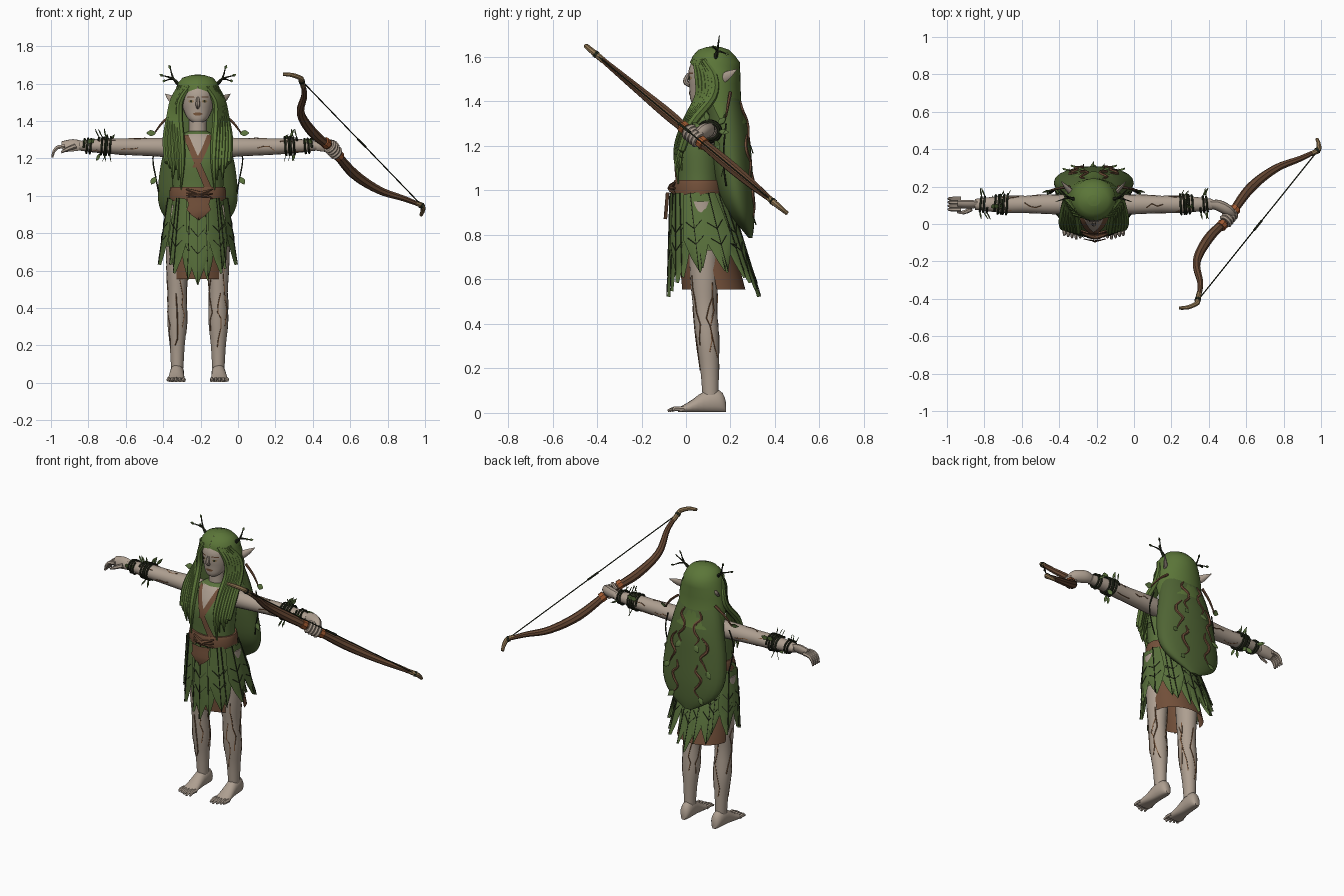
import bpy, math, random
from mathutils import Vector as V

random.seed(4)
CX = -0.215          # body axis
made = []
if "Cube" in bpy.data.objects:
    bpy.data.objects.remove(bpy.data.objects["Cube"])


def material(name, *rgb):
    m = bpy.data.materials.new(name)
    m.use_nodes = True
    m.diffuse_color = (*rgb, 1)
    m.node_tree.nodes["Principled BSDF"].inputs["Base Color"].default_value = (*rgb, 1)
    return m


SKIN = material("pale skin", .42, .345, .28)
HAIR = material("moss hair", .105, .18, .04)
LEAF = material("leaf green", .1, .165, .045)
CLOAK = material("cloak green", .08, .13, .035)
CLOTH = material("brown cloth", .17, .08, .042)
WOOD = material("bow wood", .13, .062, .032)
DARK = material("dark vine", .02, .025, .012)
BARK = material("bark vein", .19, .095, .045)
TAN = material("tan wood", .29, .19, .09)
ORANGE = material("orange wrap", .35, .1, .03)


def build(name, rows, mat, closed=True, cap=True):
    """Skin a grid of point rows."""
    n = len(rows[0])
    faces = []
    for i in range(len(rows) - 1):
        for j in range(n if closed else n - 1):
            k = (j + 1) % n
            faces.append((i*n + j, i*n + k, i*n + n + k, i*n + n + j))
    if closed and cap:
        faces += [tuple(range(n))[::-1], tuple(range((len(rows) - 1)*n, len(rows)*n))]
    me = bpy.data.meshes.new(name)
    me.from_pydata([p for r in rows for p in r], [], faces)
    me.materials.append(mat)
    ob = bpy.data.objects.new(name, me)
    bpy.context.collection.objects.link(ob)
    made.append(ob)
    return ob


def spline(pts, k):
    """Catmull-Rom resampling of tuples of any length."""
    p = [pts[0]] + list(pts) + [pts[-1]]
    out = []
    for i in range(1, len(p) - 2):
        for s in range(k):
            t = s / k
            out.append([.5*(2*b + (c - a)*t + (2*a - 5*b + 4*c - d)*t*t + (3*b - a - 3*c + d)*t**3)
                        for a, b, c, d in zip(p[i-1], p[i], p[i+1], p[i+2])])
    return out + [list(pts[-1])]


def tube(name, pts, radii, mat, sides=8, k=4, flat=1):
    if not isinstance(radii, (list, tuple)):
        radii = [radii]*len(pts)
    q = spline([(*p, r) for p, r in zip(pts, radii)], k)
    c = [V(a[:3]) for a in q]
    u = V((0.31, 0.42, 0.85))
    rows = []
    for i, p in enumerate(c):
        t = (c[min(i+1, len(c)-1)] - c[max(i-1, 0)]).normalized()
        u = (u - t*u.dot(t)).normalized()
        v = t.cross(u)
        r = max(q[i][3], .0008)
        rows.append([p + (u*math.cos(a) + v*math.sin(a)*flat)*r
                     for a in (2*math.pi*j/sides for j in range(sides))])
    return build(name, rows, mat)


def arc(z, cy, rx, ry, a0=0, a1=360, n=24, x=CX):
    full = a1 - a0 == 360
    return [V((x + rx*math.cos(a), cy + ry*math.sin(a), z)) for a in
            (math.radians(a0 + (a1 - a0)*j/(n if full else n - 1)) for j in range(n))]


def stack(name, rings, mat, k=3, x=CX):
    """Horizontal ellipses (z, cy, rx, ry), smoothly joined."""
    return build(name, [arc(*r, x=x) for r in spline(rings, k)], mat)


def ring_at(rings, z):
    for a, b in zip(rings, rings[1:]):
        if min(a[0], b[0]) <= z <= max(a[0], b[0]):
            t = (z - a[0])/(b[0] - a[0])
            return [m + (n - m)*t for m, n in zip(a, b)]
    return rings[-1]


def panel(name, rings, rows, mat, off=.006):
    """Thin plate on the front of a stack; rows are (z, x0, x1)."""
    grid = []
    for z, x0, x1 in spline(rows, 5):
        _, cy, rx, ry = ring_at(rings, z)
        xs = [x0 + (x1 - x0)*i/6 for i in range(7)]
        grid.append([V((CX + x, cy - ry*math.sqrt(max(0, 1 - (x/rx)**2)) - off, z)) for x in xs])
    return build(name, grid, mat, closed=False)


def leaf(name, base, tip, w, normal, mat=LEAF, root=.2, vein=False):
    base, tip, normal = V(base), V(tip), V(normal).normalized()
    side = (tip - base).cross(normal).normalized()*w/2
    rows = []
    for t, k in ((0, root), (.3, .85), (.55, 1), (.8, .55), (1, .02)):
        p = base.lerp(tip, t)
        rows.append([p - side*k, p + normal*w*.12, p + side*k])
    build(name, rows, mat, closed=False)
    if vein:
        lift = normal*(w*.12 + .002)
        tube(name + "_vein", [base + lift, tip + lift], [.003, .002], DARK, 4, 1)
        for t in (.45, .65):
            for s in (-1, 1):
                p = base.lerp(tip, t)
                tube(name + "_side_vein", [p + lift, p + side*s*.6 + (base - tip)*.1 + lift*.5],
                     .002, DARK, 4, 1)


# Torso, neck and head
torso = [(.93, .06, .14, .105), (1.05, .06, .136, .1), (1.18, .06, .146, .105),
         (1.26, .075, .142, .092), (1.315, .085, .1, .07), (1.345, .09, .05, .045)]
stack("tunic", torso, LEAF)
stack("neck", [(1.29, .095, .052, .05), (1.36, .095, .047, .046), (1.43, .1, .05, .05)], SKIN)
head = [(1.395, .05, .03, .025), (1.415, .068, .055, .05), (1.46, .095, .077, .08),
        (1.5, .105, .086, .094), (1.55, .11, .088, .096), (1.6, .12, .075, .08)]
stack("head", head, SKIN)
tube("nose", [(CX, .012, 1.525), (CX, -.002, 1.49), (CX, .02, 1.47)], [.007, .012, .008], SKIN)
panel("mouth", head, [(1.445, -.012, .012), (1.438, -.026, .026), (1.43, -.013, .013)], BARK, .003)
for s in (-1, 1):
    for nm, w, mat, off in (("eye", .015, TAN, .003), ("iris", .006, DARK, .005)):
        panel(nm, head, [(1.511, s*.036 - w*.5, s*.036 + w*.5), (1.505, s*.036 - w, s*.036 + w),
                         (1.498, s*.036 - w*.5, s*.036 + w*.5)], mat, off)
    panel("brow", head, [(1.53, s*.02, s*.056), (1.524, s*.018, s*.058)], WOOD, .004)
    tube("ear", [(CX + s*.08, .13, 1.485), (CX + s*.135, .185, 1.515), (CX + s*.175, .23, 1.545)],
         [.025, .022, .001], SKIN, flat=.5)

# Neckline and wrapped trim
panel("chest_skin", torso, [(1.33, -.06, .06), (1.25, -.033, .033), (1.18, -.002, .002)], SKIN, .004)
panel("trim_left", torso, [(1.325, .05, .08), (1.25, .02, .052), (1.15, -.03, .005)], CLOTH, .007)
panel("trim_right", torso, [(1.325, -.08, -.05), (1.2, -.03, .005), (1.03, .04, .08)], CLOTH, .01)

# Belt, knot and sash
stack("belt", [(.972, .06, .149, .116), (.99, .06, .152, .119), (1.03, .06, .15, .117),
               (1.047, .06, .145, .112)], CLOTH, 2)
for z0, z1 in ((1.0, 1.035), (1.035, .985), (1.015, 1.01)):
    tube("belt_knot", [(CX - .06, -.05, z0), (CX + .01, -.07, 1.01), (CX + .08, -.05, z1)],
         [.006, .014, .004], WOOD, 6)
leaf("sash_tail", (CX + .005, -.075, .99), (CX + .005, -.085, .87), .13, (0, -1, .1), CLOTH, 1)

# Underskirt panels and leaf skirt
for nm, a0, a1 in (("underskirt_front", -148, -32), ("underskirt_back", 5, 175)):
    build(nm, [arc(.95, .06, .135, .1, a0, a1), arc(.75, .09, .15, .125, a0, a1),
               arc(.555, .125, .162, .142, a0, a1)], CLOTH, closed=False)
build("skirt_base", [arc(.99, .06, .142, .106), arc(.85, .082, .163, .132),
                     arc(.73, .1, .18, .158)], LEAF, cap=False)
for layer, count, w in ((0, 12, .1), (1, 10, .125)):
    for i in range(count):
        a = math.radians(-90 + 360*(i + .5*(1 - layer))/count)
        c, sn = math.cos(a), math.sin(a)
        g = .004 + .006*layer
        drop = .63 - .11*abs(sn)**4 + random.uniform(0, .05)*(1 - layer)
        leaf("skirt_leaf", (CX + (.142 + g)*c, .06 + (.106 + g)*sn, .985),
             (CX + (.197 + g)*c, .125 + (.185 + g)*sn, drop), w, (c, sn, .25), LEAF, .6, True)

# Legs, feet and toes
leg = [(.95, .07, .062, .07), (.75, .08, .062, .068), (.6, .082, .057, .063), (.48, .085, .05, .054),
       (.33, .097, .053, .052), (.2, .106, .04, .042), (.08, .11, .033, .036)]
for s in (-1, 1):
    x = CX + s*.11
    stack("leg", leg, SKIN, x=x)
    rows = []
    for y, w, h in spline([(.18, .015, .045), (.165, .03, .085), (.13, .037, .102), (.08, .038, .092),
                           (.03, .043, .058), (-.015, .048, .032), (-.035, .044, .024)], 2):
        rows.append([V((x + s*(.13 - y)*.04 + w*math.cos(a), y, max(.003, h/2 + h/2*math.sin(a)*1.1)))
                     for a in (math.pi*j/8 for j in range(16))])
    build("foot", rows, SKIN)
    for j in range(5):
        tx = x + s*(.006 + (j - 2)*.02)
        end = -.082 + abs(j - 1)*.008
        tube("toe", [(tx, -.01, .017), (tx, -.05, .019), (tx + s*(j - 2)*.002, end, .009)],
             [.012, .011, .006], SKIN, 6, 2)
    # Bark veins climbing the leg
    for n in range(7):
        a, z, pts = n*.9 + s, random.uniform(.15, .35), []
        while z < .66 and len(pts) < 7:
            _, cy, rx, ry = ring_at(leg, z)
            pts.append((x + rx*math.cos(a), cy + ry*math.sin(a), z))
            a += random.uniform(-.35, .35)
            z += random.uniform(.03, .07)
        tube("leg_vein", pts, .0035, BARK, 4, 1)

# Arms with veins and leafy vines
for s in (-1, 1):
    arm = [(.1, .05, .055, 1.255), (.22, .053, .05, 1.26), (.36, .046, .045, 1.262),
           (.46, .047, .042, 1.265), (.56, .038, .035, 1.267), (.635, .029, .025, 1.267)]

    def on_arm(d, a, grow=0):
        _, ry, rz, z = ring_at(arm, d)
        return V((CX + s*d, .105 + (ry + grow)*math.cos(a), z + (rz + grow)*math.sin(a)))
    build("arm", [[V((CX + s*d, .105 + ry*math.cos(a), z + rz*math.sin(a)))
                   for a in (math.pi*j/8 for j in range(16))] for d, ry, rz, z in spline(arm, 3)], SKIN)
    for n in range(7):
        d, a = .24 + .04*n, n*1.7
        tube("arm_vein", [on_arm(d + .03*i, a + random.uniform(-.3, .3)) for i in range(4)],
             .003, BARK, 4, 1)
    for n, (d0, d1) in enumerate(((.46, .5), (.49, .53), (.57, .61))):
        pts = [on_arm(d0 + (d1 - d0)*i/20, i*.7 + n, .008) for i in range(21)]
        tube("arm_vine", pts, .006, DARK, 5, 2)
        for i in (1, 6, 10, 15, 19):
            out = on_arm(d0, i*.7 + n, 1) - on_arm(d0, i*.7 + n)
            tip = pts[i] + out*.045 + V((random.uniform(-.03, .03), 0, 0))
            leaf("vine_leaf", pts[i], tip, .026, (1, .3, .4), LEAF)

# Open right hand
tube("right_palm", [(-.83, .105, 1.267), (-.88, .105, 1.27), (-.94, .107, 1.262)],
     [.026, .036, .032], SKIN, 10, flat=.6)
for j in range(4):
    y = .078 + j*.019
    tube("right_finger", [(-.925, y, 1.265), (-.965, y, 1.258), (-.985, y, 1.235), (-.993, y, 1.205)],
         [.011, .011, .009, .006], SKIN, 6, 3)
tube("right_thumb", [(-.87, .08, 1.265), (-.91, .062, 1.25), (-.945, .063, 1.232)],
     [.013, .011, .006], SKIN, 6, 3)


# Bow, string and tips lie in one tilted plane
def bow(x, y):
    return V((x, y, 1.275 - .832*y))


limb = [bow(*p) for p in ((.34, -.41), (.355, -.32), (.335, -.2), (.4, -.075), (.505, .035),
                          (.62, .19), (.755, .295), (.89, .35), (.985, .395))]
tube("bow_limb", limb, [.011, .016, .022, .027, .022, .027, .022, .016, .011], WOOD, 8, 5)
tube("bow_upper_tip", [bow(.24, -.45), bow(.29, -.445), bow(.335, -.425), limb[0], bow(.348, -.37)],
     [.009, .012, .013, .014, .014], TAN)
tube("bow_lower_tip", [bow(.978, .455), bow(.988, .425), limb[8], bow(.95, .376)],
     [.009, .012, .014, .014], TAN)
tube("bow_string", [limb[0], limb[8]], .0035, DARK, 5, 1)
mid = limb[0].lerp(limb[8], .5)
tube("string_wrap", [mid - V((.02, .025, -.02)), mid + V((.02, .025, -.02))], .007, DARK, 6, 1)
for i, c in ((0, limb[0]), (8, limb[8])):
    tube("string_binding", [c, c.lerp(limb[1 if i == 0 else 7], .12)], .017, DARK, 8, 1)
d = (limb[5] - limb[3]).normalized()
grip = limb[4]
for f in (-.065, .06):
    tube("grip_wrap", [grip + d*(f - .014), grip + d*(f + .014)], .029, ORANGE, 8, 1)

# Left hand closed on the grip
tube("left_palm", [(.405, .105, 1.267), (.45, .1, 1.27), (.5, .075, 1.265), (.525, .05, 1.25)],
     [.026, .036, .036, .026], SKIN, 10, flat=.8)
e1 = (V((1, 0, 0)) - d*d.x).normalized()
e2 = d.cross(e1)
for j in range(4):
    c = grip + d*(j - 1.5)*.021
    tube("left_finger", [c + (e1*math.cos(a) + e2*math.sin(a))*.03 for a in (-2.6, -1.5, -.4, .7, 1.8, 2.8)],
         [.011]*5 + [.007], SKIN, 6, 3)

# Hair cap opening around the face
hood = [(1.645, .125, .035, .03, 0), (1.632, .125, .08, .07, 0), (1.605, .126, .105, .095, 0),
        (1.575, .13, .117, .113, 0), (1.54, .132, .13, .112, 42), (1.48, .135, .145, .11, 62),
        (1.4, .14, .15, .108, 75), (1.3, .17, .165, .11, 85)]
build("hair_cap", [arc(*r[:4], -90 + r[4], 269.9 - r[4], 32) for r in hood], HAIR, closed=False)
build("hair_crown", [arc(1.644, .125, .036, .031), arc(1.648, .125, .01, .01)], HAIR)
for s in (-1, 1):
    for j in range(6):
        w, end = j*.013, 1.03 + .035*(j % 3) + .02*j
        tube("hair_lock", [(CX + s*(.045 + w*.8), .04 + w*.6, 1.585), (CX + s*(.092 + w*.6), .055 + w*1.1, 1.51),
                           (CX + s*(.098 + w*.8), .055 + w, 1.42), (CX + s*(.09 + w*1.2), .0 + w*.4, 1.3),
                           (CX + s*(.085 + w*1.2), -.04 + w*.3, 1.18), (CX + s*(.09 + w*1.1), -.035 + w*.4, end)],
             [.012, .018, .019, .021, .017, .003], HAIR, 7)

# Cloak hanging down the back
cloak = [(1.46, .16, .12, .07), (1.36, .175, .155, .085), (1.25, .19, .18, .095), (1.12, .205, .205, .092),
         (.98, .225, .213, .082), (.89, .25, .18, .058), (.83, .275, .11, .03), (.785, .29, .03, .008)]
stack("cloak", cloak, CLOAK)
for s in (-1, 1):
    # Roots and leaves on the cloak
    for x0, z0 in ((.05, 1.4), (.11, 1.25), (.08, 1.08)):
        pts = []
        for i in range(6):
            x, z = s*(x0 + .022*math.sin(i*1.9 + z0*9)), z0 - i*.04
            _, cy, rx, ry = ring_at(cloak, z)
            pts.append((CX + x, cy + ry*math.sqrt(1 - (x/rx)**2) + .002, z))
        tube("cloak_root", pts, [.004, .008, .009, .008, .006, .003], CLOTH, 6, 3)
        leaf("cloak_leaf", pts[5], V(pts[5]) + V((s*.035, .012, -.035)), .035, (0, 1, .2))
    # Twigs arching from the shoulders
    tube("shoulder_twig", [(CX + s*.13, .2, 1.44), (CX + s*.19, .19, 1.39), (CX + s*.235, .18, 1.33)],
         [.008, .007, .004], CLOTH, 6)
    leaf("shoulder_leaf", (CX + s*.225, .18, 1.335), (CX + s*.275, .17, 1.335), .035, (0, -1, .4))
    tube("side_vine", [(CX + s*.215, .18, 1.3), (CX + s*.24, .17, 1.2), (CX + s*.225, .17, 1.1),
                       (CX + s*.21, .18, 1.02)], .004, DARK, 5)
    leaf("side_leaf", (CX + s*.225, .17, 1.1), (CX + s*.25, .16, 1.06), .03, (0, -1, .3))
    # Antler twigs on the head
    root, fork = (CX + s*.09, .13, 1.58), (CX + s*.13, .14, 1.625)
    for end in ((.15, .15, 1.695), (.2, .12, 1.645), (.185, .19, 1.61)):
        tip = V((CX + s*end[0], *end[1:]))
        tube("antler_twig", [root, fork, tip], [.008, .006, .002], DARK, 5, 3)
        leaf("antler_leaf", V(fork).lerp(tip, .75), tip + V((s*.005, 0, .004)), .016, (0, -1, .3))

# Smooth shading with sharp edges kept
bpy.ops.object.select_all(action='DESELECT')
for ob in made:
    ob.select_set(True)
bpy.context.view_layer.objects.active = made[0]
bpy.ops.object.shade_smooth_by_angle(angle=math.radians(40))
